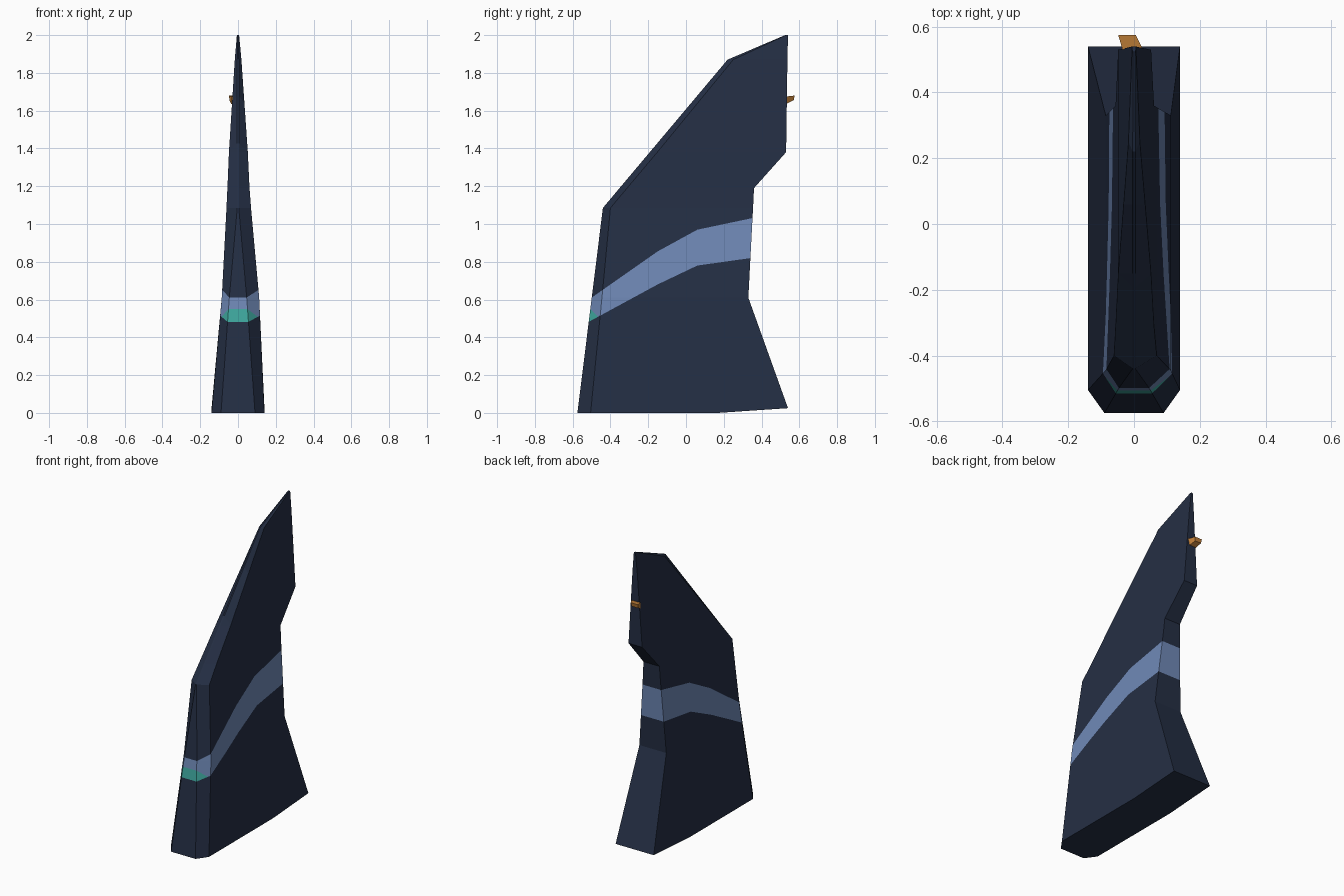
import bpy, bmesh
from mathutils import Vector

if "Cube" in bpy.data.objects:
    bpy.data.objects.remove(bpy.data.objects["Cube"])


def material(name, rgb):
    m = bpy.data.materials.new(name)
    m.diffuse_color = (*rgb, 1)
    m.use_nodes = True
    m.node_tree.nodes["Principled BSDF"].inputs["Base Color"].default_value = m.diffuse_color
    return m


NAVY = material("dark navy", (0.018, 0.028, 0.058))
BLUE = material("stripe blue", (0.16, 0.25, 0.47))
TEAL = material("teal", (0.05, 0.40, 0.35))
ORANGE = material("orange", (0.52, 0.21, 0.04))


def finish(bm, name, mats):
    bmesh.ops.recalc_face_normals(bm, faces=bm.faces[:])
    me = bpy.data.meshes.new(name)
    bm.to_mesh(me)
    bm.free()
    for m in mats:
        me.materials.append(m)
    ob = bpy.data.objects.new(name, me)
    bpy.context.collection.objects.link(ob)
    return ob


# Fin sections: z, front y, chamfer y, back y, front half width, left and right half width
SECTIONS = [
    (0.00, -0.575, -0.505, 0.54, 0.090, 0.140, 0.140),
    (0.61, -0.499, -0.445, 0.33, 0.046, 0.086, 0.112),
    (1.085, -0.44, -0.400, 0.355, 0.004, 0.061, 0.069),
    (1.19, -0.352, -0.312, 0.36, 0.004, 0.056, 0.061),
    (1.38, -0.192, -0.152, 0.53, 0.004, 0.048, 0.052),
    (1.87, 0.22, 0.250, 0.537, 0.004, 0.017, 0.018),
    (2.00, 0.525, 0.530, 0.54, 0.003, 0.006, 0.006),
]
bm = bmesh.new()
rings = []
for z, fy, cy, by, fw, lw, rw in SECTIONS:
    my = cy + (by - cy) * 0.645
    zb = 0.025 if z == 0 else z          # base lifts slightly at the rear
    pts = [(-fw, fy, z), (fw, fy, z), (rw, cy, z), (rw, my, z),
           (rw, by, zb), (-lw, by, zb), (-lw, my, z), (-lw, cy, z)]
    rings.append([bm.verts.new(p) for p in pts])
for a, b in zip(rings, rings[1:]):
    for i in range(8):
        j = (i + 1) % 8
        bm.faces.new((a[i], a[j], b[j], b[i]))
base, top = rings[0], rings[-1]
bm.faces.new([base[i] for i in (0, 1, 2, 3, 6, 7)])
bm.faces.new([base[i] for i in (3, 4, 5, 6)])
bm.faces.new(top)

# Stripe outline: y, lower z, upper z
STRIPE = [(-0.50, 0.49, 0.61), (-0.15, 0.68, 0.855), (0.06, 0.78, 0.97), (0.345, 0.82, 1.03)]


def cut(y_range, point, normal):
    faces = [f for f in bm.faces if y_range[0] < f.calc_center_median().y < y_range[1]]
    geom = faces + list({e for f in faces for e in f.edges}) + list({v for f in faces for v in f.verts})
    bmesh.ops.bisect_plane(bm, geom=geom, dist=1e-5, plane_co=point, plane_no=normal)


def line_cut(y_range, p, q):
    d = Vector((0, q[0] - p[0], q[1] - p[1]))
    cut(y_range, (0, *p), Vector((0, -d.z, d.y)).normalized())


for y in (-0.15, 0.06):
    cut((-9, 9), (0, y, 0), (0, 1, 0))
SPANS = [(-9, -0.15), (-0.15, 0.06), (0.06, 9)]
for span, a, b in zip(SPANS, STRIPE, STRIPE[1:]):
    line_cut(span, (a[0], a[1]), (b[0], b[1]))
    line_cut(span, (a[0], a[2]), (b[0], b[2]))
# Teal patch at the nose of the stripe
TEAL_A, TEAL_B = (-0.507, 0.55), (-0.465, 0.508)
line_cut((-9, -0.44), TEAL_A, TEAL_B)


def height(y, k):
    i = 0 if y < -0.15 else 1 if y < 0.06 else 2
    a, b = STRIPE[i], STRIPE[i + 1]
    return a[k] + (b[k] - a[k]) * (y - a[0]) / (b[0] - a[0])


for f in bm.faces:
    c = f.calc_center_median()
    if height(c.y, 1) < c.z < height(c.y, 2):
        f.material_index = 1
        if c.y < -0.44 and c.z < TEAL_A[1] - (c.y - TEAL_A[0]):
            f.material_index = 2
finish(bm, "tail_fin", [NAVY, BLUE, TEAL])

# Small light on the trailing edge
bm = bmesh.new()
for x, y, z in [(-0.035, 0.53, 1.675), (0.028, 0.53, 1.675), (-0.035, 0.53, 1.635), (0.015, 0.53, 1.635),
                (-0.048, 0.575, 1.68), (0.005, 0.575, 1.68), (-0.045, 0.57, 1.655), (0.0, 0.57, 1.655)]:
    bm.verts.new((x, y, z))
bmesh.ops.convex_hull(bm, input=bm.verts[:])
finish(bm, "rear_light", [ORANGE])
